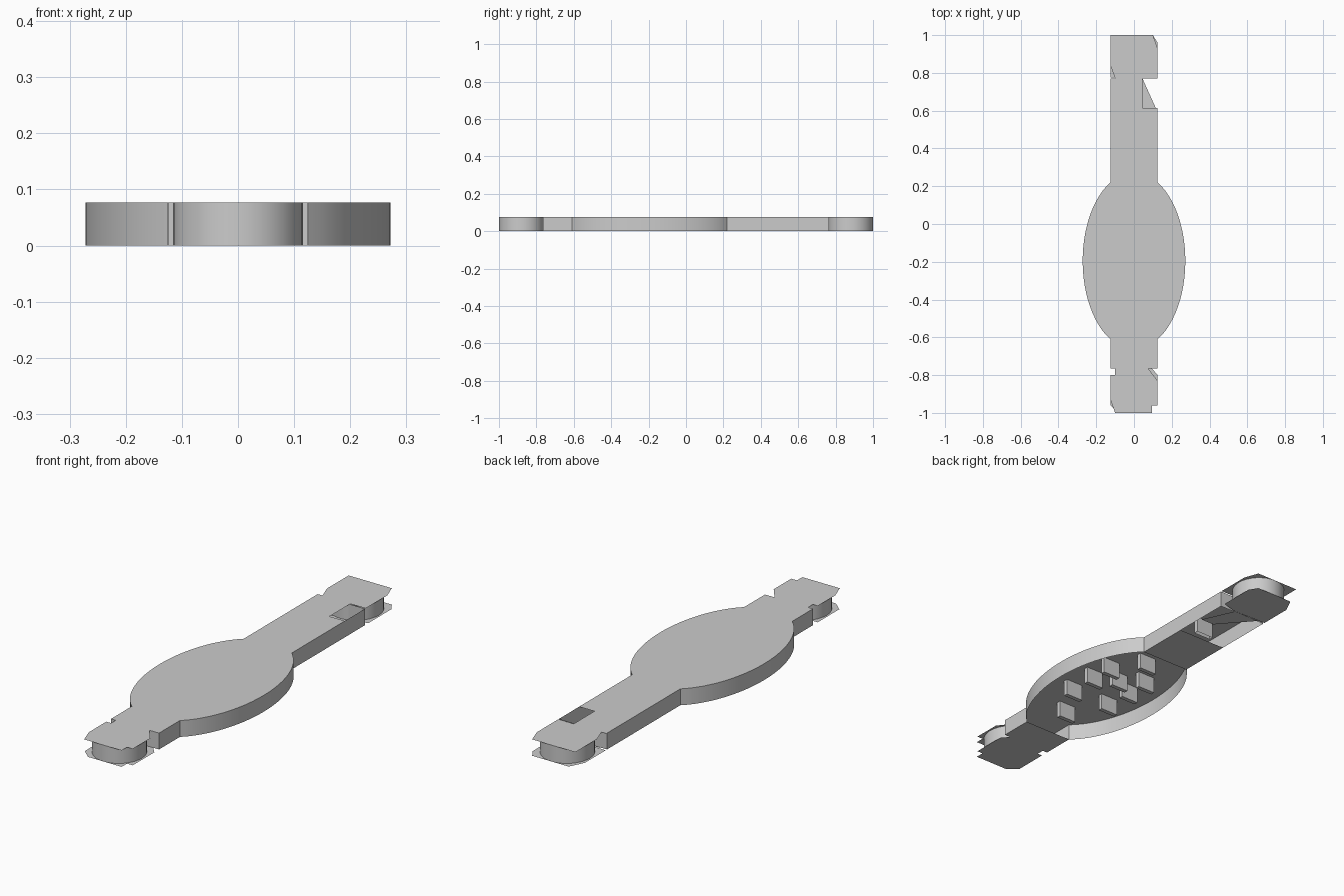
import bpy
from math import cos, sin, asin, pi

if "Cube" in bpy.data.objects:
    bpy.data.objects.remove(bpy.data.objects["Cube"])

H = 0.077      # overall thickness
W = 0.125      # strap half width
CY = -0.195    # body centre
RX, RY = 0.272, 0.468
A = asin(0.415 / RY)


def make(name, verts, faces):
    me = bpy.data.meshes.new(name)
    me.from_pydata(verts, [], faces)
    me.update()
    ob = bpy.data.objects.new(name, me)
    bpy.context.collection.objects.link(ob)
    return ob


def sheet(name, pts, z):
    """Flat plate; faces down when it lies on the ground side."""
    order = list(range(len(pts)))
    if z < H / 2:
        order.reverse()
    return make(name, [(x, y, z) for x, y in pts], [order])


def wall(name, pts, closed=False):
    """Vertical ribbon of full thickness along a path."""
    n = len(pts)
    verts = [(x, y, z) for z in (0, H) for x, y in pts]
    count = n if closed else n - 1
    faces = [(i, (i + 1) % n, n + (i + 1) % n, n + i) for i in range(count)]
    return make(name, verts, faces)


def rect(x0, x1, y0, y1):
    return [(x0, y0), (x1, y0), (x1, y1), (x0, y1)]


# Oval body: top plate and rim, open underneath
N = 24
right = [(RX * cos(t), CY + RY * sin(t))
         for t in [-A + 2 * A * i / N for i in range(N + 1)]]
left = [(-x, y) for x, y in reversed(right)]
y_lo, y_hi = right[0][1], right[-1][1]
sheet("body_top", right + left, H)
wall("body_rim_right", right)
wall("body_rim_left", left)

# Ribs inside the body
ribs = [(0, 0.09), (0, -0.11), (0, -0.48)]
ribs += [(s * 0.103, y) for s in (-1, 1) for y in (-0.045, -0.163, -0.308)]
for x, y in ribs:
    wall("body_rib", rect(x - 0.045, x + 0.045, y - 0.01, y + 0.01), True)
    sheet("body_rib_foot", rect(x - 0.045, x + 0.045, y - 0.01, y + 0.01), 0)

# Strap sides with short end returns next to the round pads
for s in (-1, 1):
    long_side = [(s * W, y_hi), (s * W, 0.765), (s * 0.04, 0.765)]
    short_side = [(s * W, y_lo), (s * W, -0.765), (s * 0.04, -0.765)]
    wall("long_strap_side", long_side if s > 0 else long_side[::-1])
    wall("short_strap_side", short_side[::-1] if s > 0 else short_side)

# Strap plates, with the opening near the long end
sheet("long_strap_top", [(-W, y_hi), (W, y_hi), (W, 0.615), (0.045, 0.615),
                         (0.045, 0.77), (-W, 0.77)], H)
sheet("long_strap_bottom", rect(-W, W, y_hi, 0.48), 0)
sheet("long_strap_bottom_web", [(0.045, 0.615), (0.115, 0.615),
                                (0.045, 0.77), (-0.09, 0.77)], 0)
wall("long_strap_rib", rect(-0.03, 0.06, 0.50, 0.52), True)
for z in (0, H):
    sheet("short_strap_plate", rect(-W, W, -0.765, y_lo), z)

# Round end pads capped by squarish plates
for s in (-1, 1):
    ring = [(0.116 * cos(2 * pi * i / 32), s * 0.88 + 0.12 * sin(2 * pi * i / 32))
            for i in range(32)]
    wall("pad_rim", ring, True)

sheet("long_pad_top", [(-0.1, 0.77), (W, 0.77), (W, 0.93), (0.1, 1),
                       (-W, 1), (-W, 0.84)], H)
sheet("long_pad_bottom", [(-W, 0.775), (0.05, 0.77), (W, 0.79), (W, 0.96),
                          (0.1, 1), (-0.09, 1), (-W, 0.93)], 0)
sheet("short_pad_top", [(-0.1, -1), (0.095, -1), (0.095, -0.96), (W, -0.96),
                        (W, -0.83), (0.075, -0.765), (-0.1, -0.765),
                        (-0.1, -0.8), (-W, -0.8), (-W, -0.93)], H)
sheet("short_pad_bottom", [(-0.08, -1), (0.095, -1), (0.095, -0.96), (W, -0.96),
                           (W, -0.8), (0.095, -0.765), (-0.1, -0.765),
                           (-0.1, -0.8), (-W, -0.8), (-W, -0.96)], 0)

# Smooth the curved rims
bpy.ops.object.select_all(action='DESELECT')
for ob in bpy.data.objects:
    if "rim" in ob.name:
        ob.select_set(True)
        bpy.context.view_layer.objects.active = ob
bpy.ops.object.shade_smooth_by_angle()
